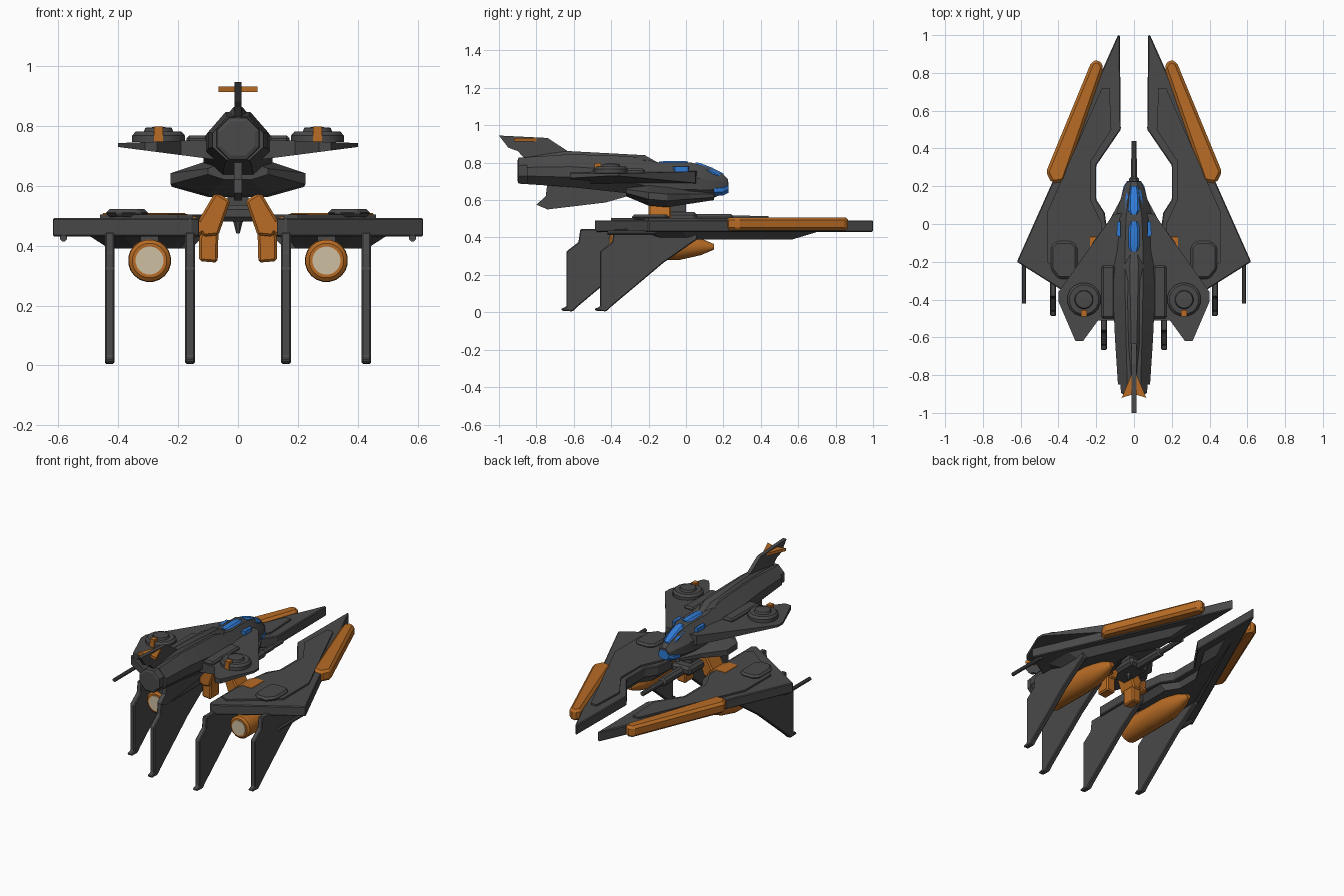
import bpy, bmesh, math
from mathutils import Matrix

if "Cube" in bpy.data.objects:
    bpy.data.objects.remove(bpy.data.objects["Cube"])


def material(name, rgb):
    m = bpy.data.materials.new(name)
    m.diffuse_color = (*rgb, 1)
    m.use_nodes = True
    m.node_tree.nodes["Principled BSDF"].inputs["Base Color"].default_value = m.diffuse_color
    return m


GREY = material("dark grey", (0.068, 0.068, 0.068))
ORANGE = material("orange", (0.48, 0.15, 0.018))
BLUE = material("blue glass", (0.03, 0.2, 0.68))
BEIGE = material("beige glow", (0.62, 0.52, 0.36))


def finish(name, bm, mat, smooth=False, bevel=0):
    bmesh.ops.recalc_face_normals(bm, faces=bm.faces)
    me = bpy.data.meshes.new(name)
    bm.to_mesh(me)
    bm.free()
    me.materials.append(mat)
    ob = bpy.data.objects.new(name, me)
    bpy.context.collection.objects.link(ob)
    if bevel:
        b = ob.modifiers.new("bevel", 'BEVEL')
        b.width, b.segments, b.limit_method = bevel, 1, 'ANGLE'
    if smooth:
        bpy.context.view_layer.objects.active = ob
        ob.select_set(True)
        bpy.ops.object.shade_smooth_by_angle(angle=math.radians(30))
        ob.select_set(False)
    return ob


def rings(name, loops, mat, **kw):
    """Skin a list of equal point loops and cap both ends."""
    bm = bmesh.new()
    vs = [[bm.verts.new(p) for p in lp] for lp in loops]
    n = len(vs[0])
    for a, b in zip(vs, vs[1:]):
        for i in range(n):
            j = (i + 1) % n
            bm.faces.new((a[i], a[j], b[j], b[i]))
    bm.faces.new(vs[0])
    bm.faces.new(vs[-1][::-1])
    return finish(name, bm, mat, **kw)


def slab(name, pts, lo, hi, mat, axis='z', **kw):
    """Extrude an outline along an axis; outline is (x,y), (x,z) or (y,z)."""
    put = {'z': lambda a, b, c: (a, b, c), 'y': lambda a, b, c: (a, c, b),
           'x': lambda a, b, c: (c, a, b)}[axis]
    return rings(name, [[put(a, b, c) for a, b in pts] for c in (lo, hi)], mat, **kw)


def loft(name, secs, mat, x0=0, **kw):
    """Octagonal hull along y from (y, half width, bottom, top) sections."""
    shape = [(.45, 0), (1, .3), (1, .62), (.42, 1), (-.42, 1), (-1, .62), (-1, .3), (-.45, 0)]
    return rings(name, [[(x0 + u * w, y, b + v * (t - b)) for u, v in shape]
                        for y, w, b, t in secs], mat, **kw)


def lathe(name, prof, center, mat, axis='z', n=16, **kw):
    """Turn (radius, distance) pairs about an axis through center."""
    cx, cy, cz = center
    loops = []
    for r, d in prof:
        ring = []
        for i in range(n):
            a = 2 * math.pi * (i + .5) / n
            c, s = r * math.cos(a), r * math.sin(a)
            ring.append((cx + c, cy + s, cz + d) if axis == 'z' else (cx + c, cy + d, cz + s))
        loops.append(ring)
    return rings(name, loops, mat, **kw)


def box(name, x, y, z, mat, **kw):
    return slab(name, [(x[0], y[0]), (x[1], y[0]), (x[1], y[1]), (x[0], y[1])],
                z[0], z[1], mat, **kw)


def mirrored(ob):
    """Copy an object to the left side with flipped winding."""
    me = ob.data.copy()
    me.transform(Matrix.Scale(-1, 4, (1, 0, 0)))
    me.flip_normals()
    new = ob.copy()
    new.data = me
    new.name = "left_" + ob.name
    ob.name = "right_" + ob.name
    bpy.context.collection.objects.link(new)


# fuselage, nozzle and cockpit
loft("fuselage", [(-.85, .085, .685, .83), (-.62, .1, .67, .845), (-.3, .115, .635, .835),
                  (-.14, .115, .6, .80), (.03, .1, .595, .80), (.12, .075, .6, .775),
                  (.2, .05, .635, .735), (.225, .035, .66, .71)], GREY, smooth=True)
lathe("tail_nozzle", [(.062, -.05), (.075, -.045), (.08, .05)], (0, -.85, .757), GREY, 'y', 8)
loft("spine", [(-.87, .02, .78, .83), (-.63, .035, .8, .862), (-.22, .055, .77, .84),
               (-.15, .04, .75, .80)], GREY, smooth=True)
loft("belly_cheeks", [(-.32, .1, .62, .68), (-.2, .225, .57, .685), (-.1, .22, .562, .675),
                      (.02, .13, .58, .665), (.15, .06, .6, .65)], GREY)
loft("front_canopy", [(.05, .025, .75, .802), (.075, .045, .74, .798), (.14, .045, .71, .773),
                      (.2, .03, .68, .742)], BLUE, smooth=True)
loft("rear_canopy", [(-.145, .03, .76, .805), (-.12, .042, .76, .808), (-.02, .042, .76, .81),
                     (.012, .028, .76, .806)], BLUE, smooth=True)
loft("nose_visor", [(.15, .066, .622, .685), (.2, .055, .625, .69), (.228, .036, .64, .698)], BLUE)

# tail fins
slab("top_fin", [(-1, .945), (-.74, .932), (-.63, .86), (-.6, .83), (-.86, .82), (-.9, .862),
                 (-.95, .88)], -.012, .012, GREY, 'x')
slab("tail_plate", [(-.065, -.92), (0, -.9), (.065, -.92), (.015, -.8), (-.015, -.8)],
     .913, .931, ORANGE)
slab("belly_fin", [(-.74, .7), (-.75, .62), (-.8, .575), (-.74, .55), (-.43, .587),
                   (-.28, .63), (-.3, .7)], -.014, .014, GREY, 'x')

# hip block and chin gun between the lower wings
box("hip_block", (-.07, .07), (-.16, .06), (.48, .535), GREY, bevel=.015)
box("hip_post", (-.035, .035), (-.1, .0), (.53, .6), GREY)
lathe("hip_spike", [(.006, -.1), (.02, -.05), (.03, 0)], (0, -.05, .54), GREY, n=8)
lathe("chin_gun", [(.028, 0), (.028, .2), (.018, .21), (.018, .3), (.015, .31), (.015, .4)],
      (0, .04, .5), GREY, 'y', 8)

right = []
add = right.append

# side cockpit windows
add(slab("side_window", [(.07, -.07), (.092, -.06), (.09, .01), (.072, .015)], .742, .779, BLUE))

# upper wing: flat top, underside rising toward the tip
plan = [(.06, .06), (.11, .05), (.4, -.36), (.4, -.41), (.31, -.62), (.27, -.62),
        (.19, -.51), (.06, -.51)]
add(rings("upper_wing", [[(x, y, .685 + .11 * max(0, x - .06) / .34 * .4) for x, y in plan],
                         [(x, y, .757 - .015 * x / .4) for x, y in plan]], GREY))
add(box("wing_root_block", (.1, .172), (-.5, -.22), (.7, .768), GREY, bevel=.01))
add(lathe("wing_dome", [(.09, 0), (.09, .022), (.078, .035), (.05, .035), (.045, .048), (.02, .05)],
          (.265, -.4, .745), GREY, smooth=True))
add(box("dome_light", (.25, .28), (-.49, -.455), (.742, .797), ORANGE))

# lower wing with its long forward prong
add(slab("lower_wing", [(.075, 1), (.085, 1), (.62, -.2), (.16, -.49), (.13, -.47), (.13, -.12),
                        (.155, .06), (.2, .13), (.2, .31), (.07, .5)], .43, .492, GREY, bevel=.006))
add(slab("wing_top_plate", [(.13, .72), (.17, .72), (.46, .06), (.46, -.2), (.2, -.4), (.15, -.38),
                            (.17, .0), (.23, .13), (.23, .33), (.12, .5)], .48, .503, GREY))
low = [(.11, .72), (.16, .72), (.5, -.02), (.5, -.2), (.38, -.3), (.16, -.3), (.16, .04),
       (.23, .14), (.23, .33), (.11, .52)]
add(rings("wing_underside", [[(x * .7 + .08, y * .75 + .03, .39) for x, y in low],
                             [(x, y, .435) for x, y in low]], GREY))

# orange leading edge
add(slab("leading_edge", [(.16, .83), (.185, .87), (.225, .86), (.466, .275), (.435, .215),
                          (.37, .225)], .437, .508, ORANGE, bevel=.015))

# raised pod on the lower wing
add(slab("wing_pod", [(.3, -.12), (.33, -.09), (.41, -.09), (.44, -.12), (.44, -.24), (.4, -.29),
                      (.33, -.29), (.3, -.25)], .495, .522, GREY, bevel=.012))

# outboard tip gun
add(lathe("tip_gun", [(.012, -.42), (.012, -.16)], (.582, 0, .425), GREY, 'y', 8))

# engine under the lower wing
add(lathe("engine", [(.058, -.41), (.07, -.4), (.072, -.2), (.07, -.03), (.045, .08), (.015, .15)],
          (.295, 0, .35), ORANGE, 'y', 20, smooth=True))
add(lathe("engine_glow", [(.047, -.415), (.047, -.4)], (.295, 0, .35), BEIGE, 'y', 20))
add(box("engine_pylon", (.265, .325), (-.34, .06), (.36, .435), GREY))

# hanging fins, inner one set further back
for name, x, dy in (("outer_fin", .428, 0), ("inner_fin", .16, -.18)):
    add(slab(name, [(dy - .385, .445), (dy - .395, .375), (dy - .46, .325), (dy - .46, .03),
                    (dy - .49, .018), (dy - .48, .007), (dy - .425, .005), (dy - .4, .03),
                    (dy - .12, .265), (dy + .06, .39), (dy + .06, .445)],
             x - .016, x + .016, GREY, 'x', bevel=.005))

# orange legs joining jet and lower wings
add(slab("leg_thigh", [(.025, .55), (.075, .58), (.14, .47), (.115, .43), (.065, .435)],
         -.2, -.08, ORANGE, 'y', bevel=.008))
add(slab("leg_shin", [(.065, .45), (.12, .47), (.13, .42), (.13, .348), (.068, .343)],
         -.18, -.09, ORANGE, 'y', bevel=.008))
add(slab("leg_arm", [(.1, .455), (.125, .49), (.17, .505), (.24, .505), (.24, .44), (.14, .425)],
         -.2, -.06, ORANGE, 'y', bevel=.008))

for ob in right:
    mirrored(ob)
